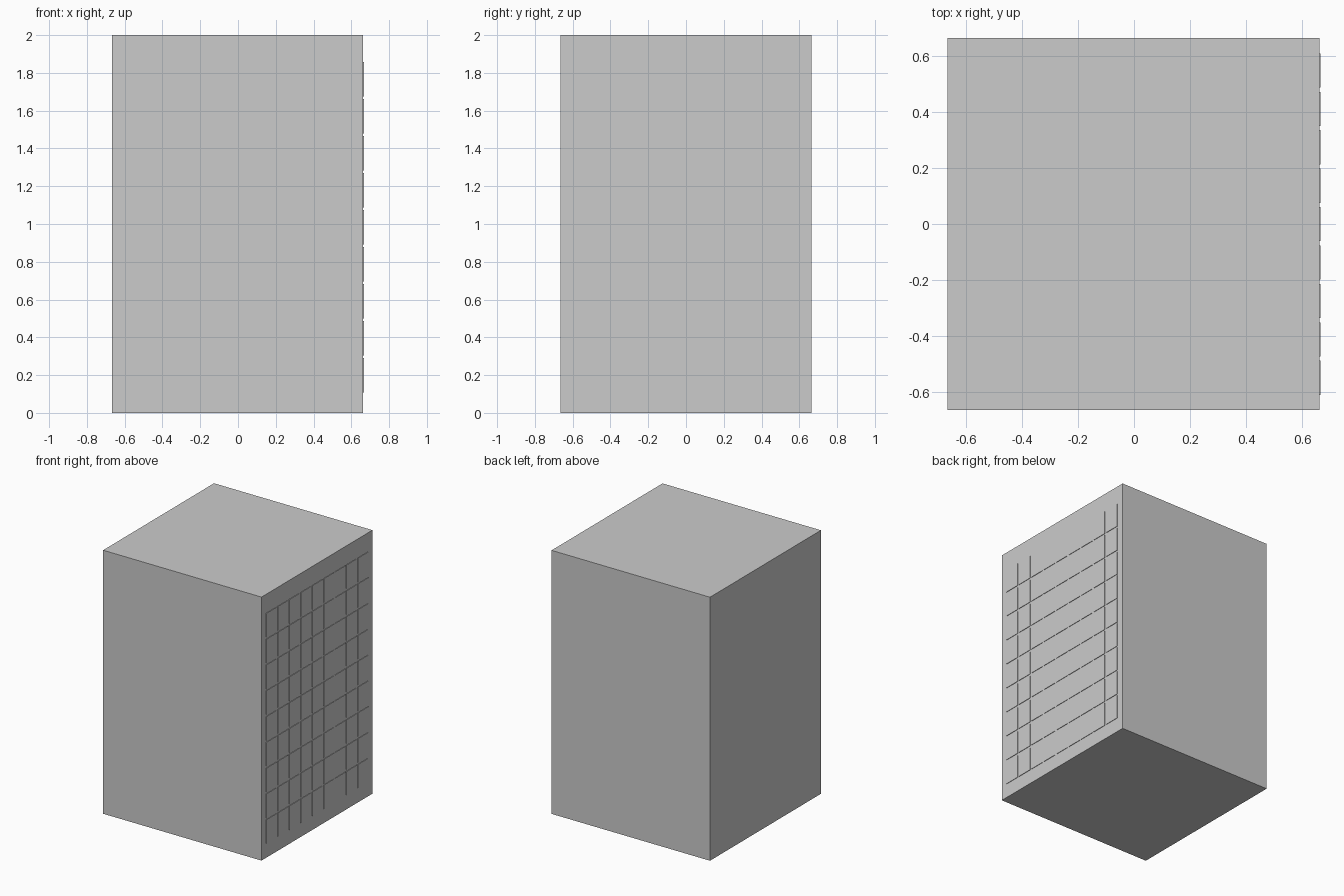
import bpy, bmesh
from mathutils import Matrix, Vector

if "Cube" in bpy.data.objects:
    bpy.data.objects.remove(bpy.data.objects["Cube"])


def add_box(bm, lo, hi):
    lo, hi = Vector(lo), Vector(hi)
    m = Matrix.Translation((lo + hi) / 2) @ Matrix.Diagonal((hi - lo).to_4d())
    m[3][3] = 1.0
    bmesh.ops.create_cube(bm, size=1.0, matrix=m)


def make_object(name, boxes):
    bm = bmesh.new()
    for lo, hi in boxes:
        add_box(bm, lo, hi)
    mesh = bpy.data.meshes.new(name)
    bm.to_mesh(mesh)
    bm.free()
    obj = bpy.data.objects.new(name, mesh)
    bpy.context.collection.objects.link(obj)
    return obj


FACE_X, OUTER_X = 0.663, 0.667

# Main block
make_object("block_body", [((-0.667, -0.665, 0), (FACE_X, 0.665, 2))])

# Thin raised panels, 9 x 9, on the right face only
COLS, ROWS = 9, 9
Y0, PITCH_Y, WIDTH = -0.611, 0.1374, 0.122
Z0, PITCH_Z, HEIGHT = 0.109, 0.1958, 0.181
panels = []
for c in range(COLS):
    for r in range(ROWS):
        y, z = Y0 + c * PITCH_Y, Z0 + r * PITCH_Z
        panels.append(((FACE_X - 0.003, y, z), (OUTER_X, y + WIDTH, z + HEIGHT)))
make_object("window_panels", panels)
